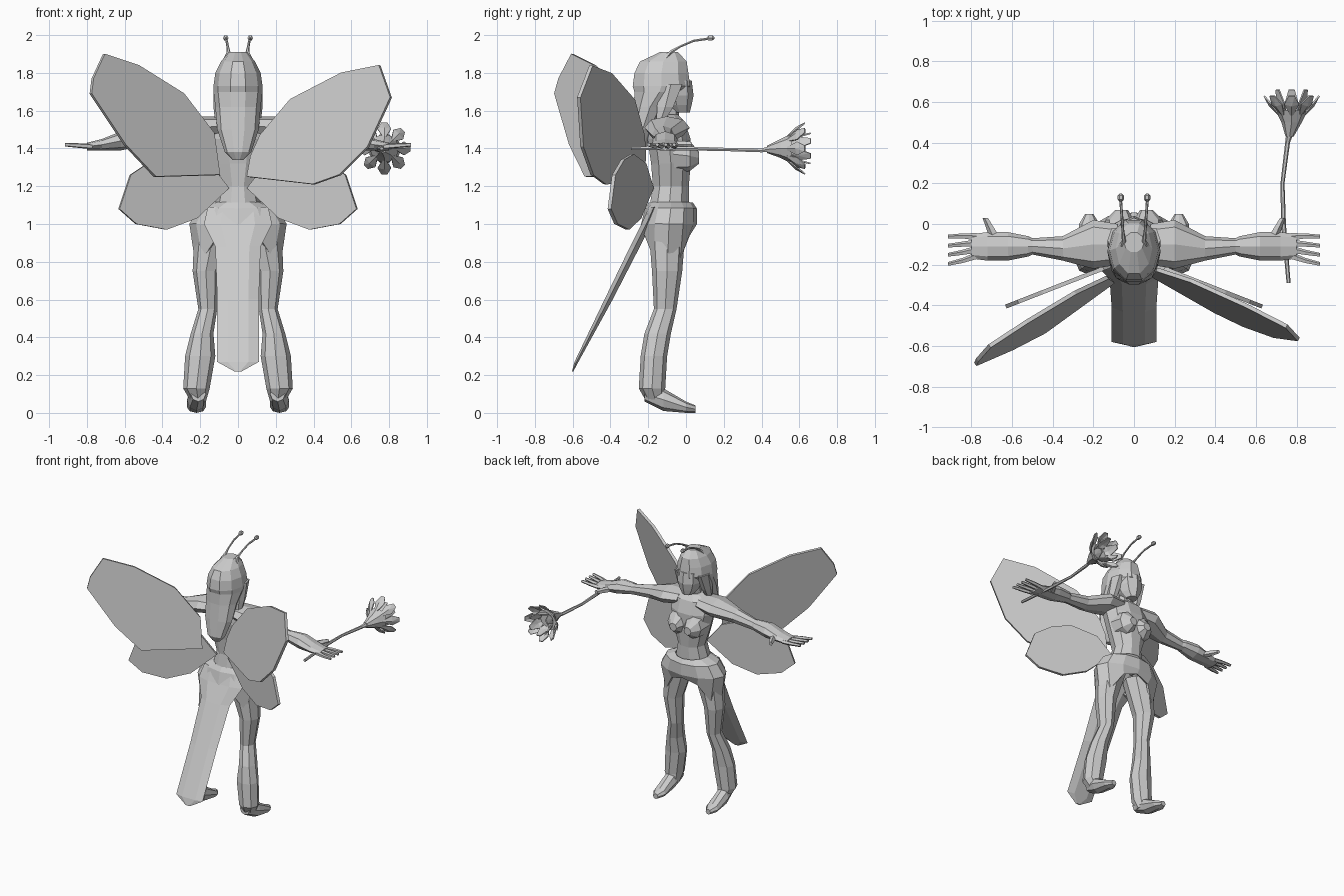
import bpy
import bmesh
from math import cos, sin, tau

default_cube = bpy.data.objects.get("Cube")
if default_cube:
    bpy.data.objects.remove(default_cube, do_unlink=True)

# Single clay colour
clay = bpy.data.materials.new("clay_grey")
clay.use_nodes = True
clay.diffuse_color = (.6, .6, .6, 1)
clay.node_tree.nodes["Principled BSDF"].inputs["Base Color"].default_value = clay.diffuse_color


def finish(name, bm, mirror=False, thickness=0):
    """Turn a bmesh into a flat shaded object, optionally mirrored and thickened."""
    bmesh.ops.recalc_face_normals(bm, faces=bm.faces)
    mesh = bpy.data.meshes.new(name)
    bm.to_mesh(mesh)
    bm.free()
    mesh.materials.append(clay)
    obj = bpy.data.objects.new(name, mesh)
    bpy.context.scene.collection.objects.link(obj)
    if thickness:
        solid = obj.modifiers.new("thickness", "SOLIDIFY")
        solid.thickness = thickness
        solid.offset = 0
    if mirror:
        obj.modifiers.new("mirror", "MIRROR").use_mirror_merge = False
    return obj


def loft(name, axis, rings, sides=8, mirror=False, hem=None, thickness=0):
    """Bridge elliptical rings: (position, centre a, centre b, radius a, radius b)."""
    bm = bmesh.new()
    loops = []
    for position, ca, cb, ra, rb in rings:
        loop = []
        for k in range(sides):
            angle = tau * k / sides
            point = [ca + ra * cos(angle), cb + rb * sin(angle)]
            point.insert("XYZ".index(axis), position)
            loop.append(bm.verts.new(point))
        loops.append(loop)
    for lower, upper in zip(loops, loops[1:]):
        for k in range(sides):
            j = (k + 1) % sides
            bm.faces.new((lower[k], lower[j], upper[j], upper[k]))
    if hem:
        for vert in loops[0]:
            vert.co.z = hem(vert.co)
    else:
        bm.faces.new(loops[0])
        bm.faces.new(loops[-1])
    return finish(name, bm, mirror, thickness)


def wing(name, outline, depth, side=0):
    """Flat wing from an x, z outline; depth gives y. Side 0 mirrors it."""
    bm = bmesh.new()
    flip = side or 1
    bm.faces.new([bm.verts.new((flip * x, depth(x, z), z)) for x, z in outline])
    return finish(name, bm, mirror=side == 0, thickness=.02)


# Wings
wing("upper_wing_left",
     [(.05, 1.25), (.4, 1.21), (.54, 1.26), (.69, 1.41), (.81, 1.67),
      (.75, 1.84), (.55, 1.8), (.28, 1.66), (.12, 1.47), (.07, 1.36)],
     lambda x, z: -.4 - .55 * (x - .55) + .19 * (z - 1.8), 1)
wing("upper_wing_right",
     [(.1, 1.26), (.44, 1.25), (.6, 1.42), (.78, 1.69), (.77, 1.77),
      (.71, 1.9), (.53, 1.84), (.29, 1.69), (.13, 1.48)],
     lambda x, z: -.6 - .72 * (x - .71) + .19 * (z - 1.9), -1)
wing("lower_wings",
     [(.05, 1.19), (.22, 1.03), (.38, .97), (.54, 1), (.63, 1.08), (.57, 1.26),
      (.45, 1.34), (.32, 1.37), (.15, 1.32)],
     lambda x, z: -.16 - .39 * x)

# Body
loft("torso", "Z", [
    (1.08, 0, -.09, .13, .11), (1.2, 0, -.08, .1, .1), (1.32, 0, -.08, .14, .11),
    (1.45, 0, -.09, .17, .12), (1.54, 0, -.1, .17, .1), (1.58, 0, -.1, .07, .06)], 10)
loft("bust", "Y", [
    (-.07, .07, 1.37, .08, .1), (.02, .07, 1.36, .07, .08), (.07, .06, 1.35, .03, .03)],
    mirror=True)
loft("neck", "Z", [(1.54, 0, -.1, .06, .06), (1.66, 0, -.08, .05, .05)])

# Skirt with long pointed sides, and the train behind it
loft("skirt", "Z", [
    (.97, 0, -.1, .21, .13), (1, 0, -.09, .25, .14),
    (1.08, 0, -.08, .2, .13), (1.11, 0, -.08, .12, .11)], 12,
    hem=lambda co: .97 - .24 * (abs(co.x) / .21) ** 3, thickness=.015)
loft("train", "Z", [
    (.22, 0, -.6, .02, .004), (.27, 0, -.58, .11, .012), (.6, 0, -.41, .11, .025),
    (.88, 0, -.27, .12, .03), (1, 0, -.21, .18, .03), (1.09, 0, -.17, .16, .03)], 6)

# Legs and feet
loft("legs", "Z", [
    (.06, .21, -.16, .04, .05), (.13, .22, -.18, .07, .07), (.3, .2, -.17, .08, .07),
    (.42, .19, -.15, .06, .07), (.55, .16, -.11, .05, .06), (.75, .17, -.1, .07, .08),
    (1, .12, -.1, .11, .1)], mirror=True)
loft("feet", "Y", [
    (-.22, .21, .1, .04, .04), (-.12, .22, .07, .05, .06),
    (0, .22, .03, .05, .03), (.05, .22, .02, .02, .02)], mirror=True)

# Arms with flared gloves
loft("arms", "X", [
    (.08, -.1, 1.52, .1, .05), (.2, -.1, 1.51, .12, .06), (.35, -.12, 1.47, .06, .05),
    (.5, -.11, 1.45, .04, .04), (.52, -.11, 1.45, .05, .04), (.62, -.11, 1.44, .07, .05),
    (.72, -.11, 1.42, .07, .03), (.8, -.11, 1.41, .06, .02)], mirror=True)
for number in range(4):
    spread = number - 1.5
    loft(f"finger_{number}", "X", [
        (.77, -.11 + .03 * spread, 1.41, .02, .015),
        (.84, -.12 + .04 * spread, 1.415, .014, .013),
        (.915, -.13 + .045 * spread, 1.42, .01, .01)], 5, mirror=True)
loft("thumbs", "Y", [
    (-.07, .68, 1.42, .03, .02), (-.01, .71, 1.42, .02, .02), (.03, .73, 1.42, .015, .015)],
    5, mirror=True)

# Head, with hair falling down the back
loft("hair", "Z", [
    (1.34, 0, -.26, .03, .02), (1.38, 0, -.26, .07, .04), (1.5, 0, -.23, .11, .06),
    (1.62, 0, -.19, .12, .09), (1.7, 0, -.14, .13, .14), (1.73, 0, -.13, .13, .16),
    (1.8, 0, -.13, .12, .15), (1.86, 0, -.12, .09, .13), (1.91, 0, -.09, .05, .05)], 10)
loft("face", "Z", [
    (1.59, 0, -.03, .04, .05), (1.63, 0, -.05, .07, .08), (1.68, 0, -.06, .09, .1),
    (1.76, 0, -.06, .09, .09)])
loft("side_locks", "Z", [
    (1.53, .1, -.14, .02, .02), (1.62, .1, -.11, .03, .05), (1.74, .09, -.08, .04, .07)],
    6, mirror=True)

# Antennae with buds at the tips
loft("antennae", "Y", [
    (-.11, .05, 1.87, .03, .03), (-.08, .05, 1.91, .01, .012), (-.03, .055, 1.94, .007, .007),
    (.04, .06, 1.97, .007, .007), (.11, .065, 1.98, .007, .007), (.12, .065, 1.985, .015, .015),
    (.14, .065, 1.985, .015, .015), (.15, .065, 1.985, .006, .006)], 6, mirror=True)

# Flower held in the left hand
loft("flower_stem", "Y", [
    (-.29, .76, 1.4, .01, .01), (0, .735, 1.4, .012, .012), (.2, .73, 1.395, .01, .01),
    (.4, .755, 1.39, .012, .012), (.46, .77, 1.4, .02, .02)], 6)
loft("flower_cup", "Y", [
    (.43, .765, 1.395, .02, .02), (.5, .775, 1.4, .05, .05), (.56, .775, 1.4, .08, .08)])


def petals(name, count, reach, tip, turn):
    """Ring of pointed petals opening toward +y."""
    bm = bmesh.new()
    for k in range(count):
        angle = tau * (k + turn) / count

        def place(radius, y, across):
            return bm.verts.new((.775 + radius * cos(angle) - across * sin(angle), y,
                                 1.4 + radius * sin(angle) + across * cos(angle)))
        base = place(reach * .35, .52, 0)
        left, right = (place(reach * .75, .59, s * .035) for s in (1, -1))
        end_l, end_r = (place(reach, tip, s * .015) for s in (1, -1))
        middle = place(reach * .8, .58, 0)
        for face in ((base, left, middle), (base, middle, right),
                     (left, end_l, middle), (right, middle, end_r), (middle, end_l, end_r)):
            bm.faces.new(face)
    finish(name, bm, thickness=.008)


petals("outer_petals", 8, .135, .63, 0)
petals("inner_petals", 6, .08, .66, .5)
